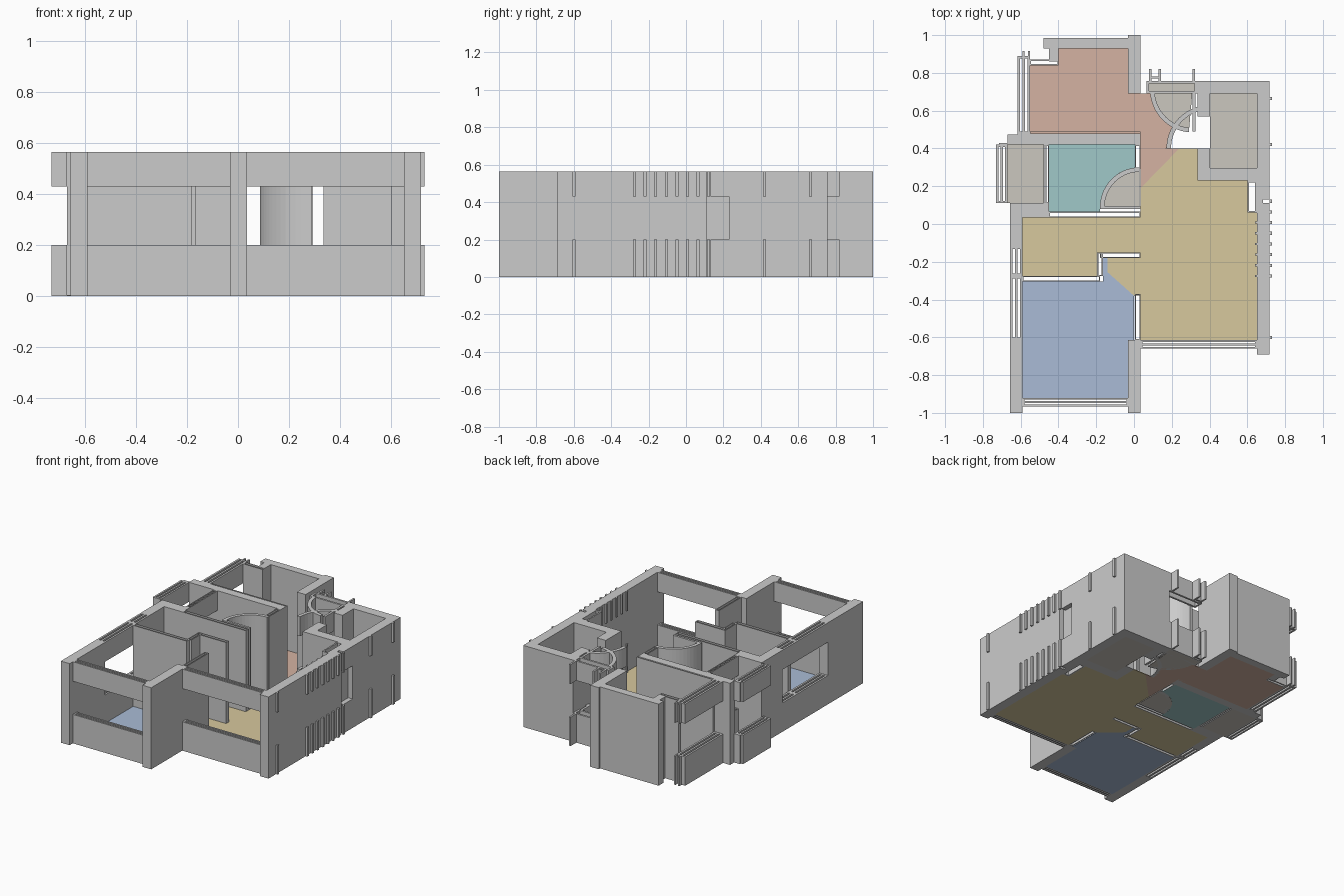
import bpy, bmesh
from math import cos, sin, radians

if "Cube" in bpy.data.objects:
    bpy.data.objects.remove(bpy.data.objects["Cube"])

H = 0.565                                # wall height
FULL = [(0, H)]
SPLIT = [(0, 0.2), (0.43, H)]            # sill and lintel, open between
T, THIN = 0.067, 0.03                    # wall and partition thickness

# Plan lines, west to east
xV, xW, xR, xB, xP = -.67, -.59, -.55, -.45, -.18
xC, xK, xE = .035, .335, .65
xK2 = xK + T
# Plan lines, south to north
yS, yL, yP, yQ, yA, yD = -.92, -.615, -.275, -.15, .035, .11
yK, yJ, yM, yG, yE, yR = .23, .4, .42, .475, .69, .93


def extrude(bm, pts, z0, z1):
    """Extrude a plan outline between two heights."""
    verts = [bm.verts.new((x, y, z0)) for x, y in pts]
    face = bm.faces.new(verts)
    ext = bmesh.ops.extrude_face_region(bm, geom=[face])
    top = [v for v in ext["geom"] if isinstance(v, bmesh.types.BMVert)]
    bmesh.ops.translate(bm, verts=top, vec=(0, 0, z1 - z0))
    if not face.is_valid or len(face.link_loops if hasattr(face, "link_loops") else face.loops) == 0:
        bm.faces.new(verts)


def corners(x0, y0, x1, y1):
    return [(x0, y0), (x1, y0), (x1, y1), (x0, y1)]


def build(name, outlines, levels=FULL, color=None):
    """One object from several plan outlines."""
    bm = bmesh.new()
    for pts in outlines:
        for z0, z1 in levels:
            extrude(bm, pts, z0, z1)
    bmesh.ops.recalc_face_normals(bm, faces=bm.faces)
    me = bpy.data.meshes.new(name)
    bm.to_mesh(me)
    bm.free()
    bpy.context.collection.objects.link(bpy.data.objects.new(name, me))
    if color:
        mat = bpy.data.materials.new(name)
        mat.diffuse_color = (*color, 1)
        mat.use_nodes = True
        mat.node_tree.nodes["Principled BSDF"].inputs["Base Color"].default_value = mat.diffuse_color
        me.materials.append(mat)


def hollow(x0, y0, x1, y1, rail=False):
    """Thin-walled strip drawn as a ring, optionally with a middle rail."""
    t = min(x1 - x0, y1 - y0) / 5
    out = [corners(x0, y0, x1, y0 + t), corners(x0, y1 - t, x1, y1),
           corners(x0, y0 + t, x0 + t, y1 - t), corners(x1 - t, y0 + t, x1, y1 - t)]
    if rail and x1 - x0 > y1 - y0:
        out.append(corners(x0 + t, y0 + 2 * t, x1 - t, y1 - 2 * t))
    elif rail:
        out.append(corners(x0 + 2 * t, y0 + t, x1 - 2 * t, y1 - t))
    return out


def arc(cx, cy, r, a0, a1, n=14):
    angles = [radians(a0 + (a1 - a0) * i / n) for i in range(n + 1)]
    return [(cx + r * cos(a), cy + r * sin(a)) for a in angles]


def band(cx, cy, r, a0, a1, t=.024):
    return arc(cx, cy, r, a0, a1) + arc(cx, cy, r - t, a1, a0)


# Solid structural walls
build("bedroom_walls", [corners(xW - T, -1, xW, yL), corners(xC - T, -1, xC, yL)])
build("hall_walls", [corners(xW - T, -.12, xW, yD), corners(xW, yA, xB, yD)])
build("middle_wall", [corners(xV, yM, xC, yG)])
build("back_room_walls", [corners(xB - THIN, yR, xC - T, 1 - .015),
                          corners(xC - T, yE, xC, 1),
                          corners(xB, .86, xB + .05, yR)])
build("bathroom_walls", [corners(xK2, yE, xE, yE + T), corners(xE, yK, xE + T, yE + T),
                         corners(xK, .57, xK2, yE + T), corners(xK, yK, xK2, yJ),
                         corners(xK2, yK, xE, yK + T)])
build("right_wall", [corners(xE, yE - 1.38, xE + T, yD), corners(xE, yD, xE + T / 2, yK)])

# Thin hollow partitions
build("bedroom_partition", hollow(xW, yP - THIN, xP, yP) + hollow(xP - THIN / 2, yP, xP + THIN / 2, yQ)
      + hollow(xP, yQ - THIN, xC, yQ) + hollow(xC - THIN, yL, xC, -.37))
build("study_partition", hollow(xB, yA, xC, yA + THIN) + hollow(xC - THIN, .29, xC, yM)
      + hollow(xR, yG, xC, yG + THIN / 2))
build("back_room_partition", hollow(xR, .84, xB + .05, .84 + THIN))
build("hall_pipe_shaft", hollow(xE - .05, .06, xE, yK))

# Windows: sill wall below, lintel above
w = .045
windows = {
    "bedroom_front": (xW, yS - w, xC - T, yS),
    "bedroom_side": (xW - T, yL, xW, yP),
    "hall": (xW - T, yP, xW, -.12),
    "living": (xC, yL - w, xE, yL),
    "balcony": (xV - .06, yD, xV, yM),
    "balcony_inner": (xB - THIN, yD, xB, yM),
    "back_room": (xR - T, yG, xR, .89),
    "entry": (xC + THIN, yE, xK, yE + T),
}
for name, r in windows.items():
    build(name + "_window", hollow(*r, rail=name != "entry"), SPLIT)

# Door swings, drawn as curved screens with their leaves
study_door = (THIN, .09, .21)
entry_door = (.31, .71, .225)
bath_door = (xK2, yJ, .23)
build("study_door_swing", [band(*study_door, 90, 180), corners(xP, .08, xC, .095)])
build("entry_door_swing", [band(*entry_door, 185, 265)])
build("bath_door_swing", [band(*bath_door, 180, 90), corners(.31, .49, .325, yE)], SPLIT)

# Small posts outside the entry
build("entry_posts", [corners(x, yE + T, x + .012, .82) for x in (.08, .13, .31)]
      + [corners(.08, .77, .14, .78)], SPLIT)
build("back_window_posts", [corners(x, .87, x + .01, .915) for x in (xW, xR - .01)]
      + [corners(xV - .045, yM, xV, yM + .01)], SPLIT)

# Evenly spaced ribs on the right wall, inside and out
rows = [-.275 + .0565 * i for i in range(8)]
build("outer_ribs", [corners(xE + T, y - .008, .73, y + .008) for y in rows + [-.6, yM, yE - .025]], SPLIT)
build("inner_ribs", [corners(xE - .01, y - .006, xE, y + .006) for y in rows], SPLIT)
build("wall_infill", [corners(xE + T / 2, yD + .02, xE + T, yK)], SPLIT)

# Floors
FLOOR = [(0, .004)]
STONE = (.60, .57, .52)
nook = [(xP + .04, yP + .02), (xP + .04, yQ - THIN)]     # slanted bedroom doorway
slant = (0, -.38)
passage = [(xC, .19), (.24, yJ)]                        # slanted hall boundary
build("bedroom_floor", [[(xW, yS), (xC - T, yS), (xC - T, yL), (0, yL), slant, *nook,
                         (xP + THIN / 2, yQ - THIN), (xP + THIN / 2, yP - THIN), (xW, yP - THIN)]],
      FLOOR, (.40, .50, .67))
build("living_floor", [corners(xC, yL, xE, .06), corners(xW, yP, xP - THIN / 2, yA),
                       corners(xP - THIN / 2, yQ, xC, yA), [(xC, yL / 2 - .07), (xC, yQ - THIN), *nook[::-1], slant],
                       [(xC, .06), (xE - .05, .06), (xE - .05, yK), (xK, yK), (xK, yJ), *passage[::-1]]],
      FLOOR, (.68, .58, .34))
build("study_floor", [[(xB, yA + THIN), (xP, yA + THIN), *arc(*study_door, 180, 95),
                       (xC - THIN, yM), (xB, yM)]], FLOOR, (.35, .58, .58))
build("study_door_floor", [[study_door[:2], *arc(*study_door, 90, 180)]], FLOOR, STONE)
build("back_room_floor", [corners(xR, yG, xC - T, .84), corners(xB + .05, .84, xC - T, yR),
                          [(xC - T, yG), (xC, yG), *passage, (.17, yJ), (.21, .52), (.12, .61),
                           (.09, yE), (xC - T, yE)]], FLOOR, (.66, .45, .36))
build("balcony_floor", [corners(xV, yD, xB - THIN, yM)], FLOOR, STONE)
build("entry_floor", [[entry_door[:2], *arc(*entry_door, 185, 265)],
                      corners(xC + THIN, yE, xK, yE + T)], FLOOR, STONE)
build("bathroom_floor", [corners(xK2, yK + T, xE, yE)], FLOOR, STONE)
